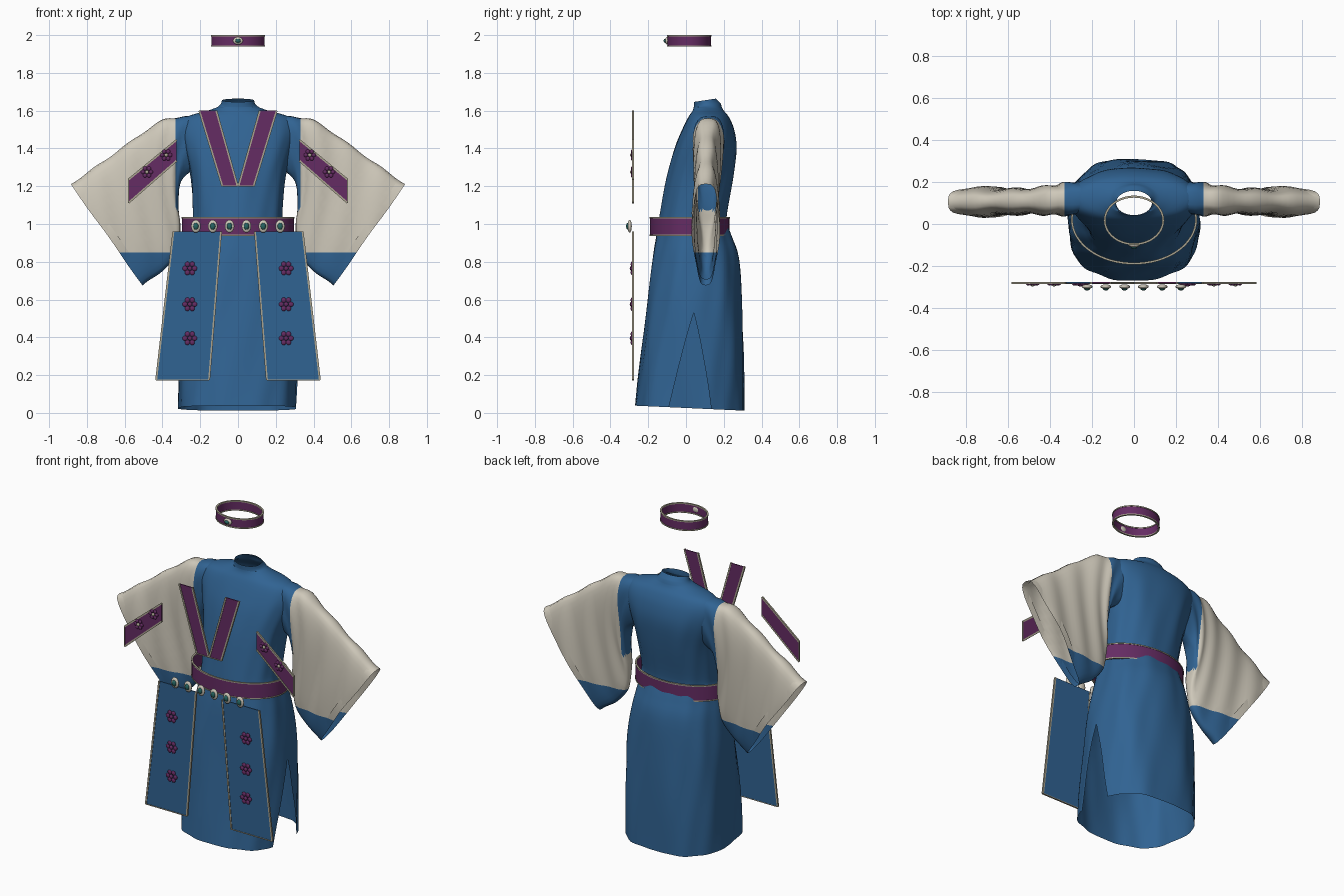
import bpy, bmesh
from math import sin, cos, pi, radians, copysign
from mathutils import Vector

if "Cube" in bpy.data.objects:
    bpy.data.objects.remove(bpy.data.objects["Cube"])


def mat(name, c):
    m = bpy.data.materials.new(name)
    m.diffuse_color = (*c, 1)
    m.use_nodes = True
    m.node_tree.nodes["Principled BSDF"].inputs["Base Color"].default_value = m.diffuse_color
    return m


BLUE = mat("blue_cloth", (0.03, 0.125, 0.29))
CREAM = mat("cream_cloth", (0.62, 0.58, 0.49))
PURPLE = mat("purple_cloth", (0.13, 0.025, 0.125))
TRIM = mat("trim", (0.4, 0.37, 0.28))
GEM = mat("green_gem", (0.02, 0.13, 0.12))


def finish(bm, name, mats, angle=50):
    me = bpy.data.meshes.new(name)
    bm.to_mesh(me)
    bm.free()
    for m in mats:
        me.materials.append(m)
    ob = bpy.data.objects.new(name, me)
    bpy.context.collection.objects.link(ob)
    bpy.context.view_layer.objects.active = ob
    ob.select_set(True)
    bpy.ops.object.shade_smooth_by_angle(angle=radians(angle))
    ob.select_set(False)
    return ob


def spline(rows, steps):
    """Catmull-Rom sampling of rows of numbers."""
    out = []
    for i in range(len(rows) - 1):
        p = [rows[max(i - 1, 0)], rows[i], rows[i + 1], rows[min(i + 2, len(rows) - 1)]]
        for k in range(steps):
            t = k / steps
            out.append([0.5 * (2 * b + (c - a) * t + (2 * a - 5 * b + 4 * c - d) * t * t
                               + (3 * b - a - 3 * c + d) * t ** 3) for a, b, c, d in zip(*p)])
    out.append(list(rows[-1]))
    return out


def grid(bm, rings, closed):
    vs = [[bm.verts.new(p) for p in r] for r in rings]
    n = len(vs[0])
    for a, b in zip(vs, vs[1:]):
        for j in range(n if closed else n - 1):
            k = (j + 1) % n
            bm.faces.new((a[j], a[k], b[k], b[j]))


def power(v, e):
    return copysign(abs(v) ** e, v)


# Robe body: z, half width, front y, back y, squareness
BODY = [(0.025, .315, -.268, .31, 2.6), (0.3, .313, -.238, .305, 2.6), (0.6, .302, -.205, .292, 2.5),
        (0.82, .272, -.178, .278, 2.3), (0.93, .25, -.158, .245, 2.2), (1.0, .24, -.145, .22, 2.2),
        (1.06, .237, -.135, .218, 2.2), (1.25, .25, -.1, .252, 2.3), (1.4, .285, -.06, .268, 2.3),
        (1.5, .305, -.02, .255, 2.2), (1.565, .275, .012, .228, 2.1), (1.6, .16, .035, .2, 2),
        (1.625, .1, .042, .185, 2), (1.655, .085, .042, .158, 2)]


def body_point(row, a):
    z, rx, yf, yb, e = row
    yc, ry = (yf + yb) / 2, (yb - yf) / 2
    w = max(0, min(1, (1.6 - z) * 4))
    r = 1 + w * (0.012 * sin(7 * a + 5 * z) + 0.008 * sin(13 * a - 9 * z))
    y = yc + r * ry * power(sin(a), 2 / e)
    tilt = 0.15 * (y - yc) if z > 1.62 else -0.05 * (y - yc) * max(0, 1 - z / 0.3)
    return (r * rx * power(cos(a), 2 / e), y, z + tilt)


bm = bmesh.new()
rows = spline(BODY, 4)
for front in (True, False):
    rings = []
    for row in rows:
        slit = max(0, (0.52 - row[0]) / 0.5) * 0.3      # side opening at +x
        a0, a1 = (pi, 2 * pi - slit) if front else (slit, pi)
        rings.append([body_point(row, a0 + (a1 - a0) * i / 40) for i in range(41)])
    grid(bm, rings, False)
bmesh.ops.remove_doubles(bm, verts=bm.verts, dist=0.0008)
bmesh.ops.recalc_face_normals(bm, faces=bm.faces)
finish(bm, "robe_body", [BLUE], 60)

# Wide sleeves: top x, top z, bottom x, bottom z, centre y, half depth
SLEEVE = [(.22, 1.575, .23, 1.29, .125, .09), (.31, 1.565, .3, 1.23, .12, .09),
          (.4, 1.55, .315, 1.1, .115, .085), (.53, 1.465, .305, .97, .11, .075),
          (.66, 1.37, .33, .83, .108, .07), (.78, 1.285, .41, .745, .105, .075),
          (.885, 1.21, .505, .675, .105, .082)]
for s, side in ((-1, "left"), (1, "right")):
    bm = bmesh.new()
    rings = []
    for i, (tx, tz, bx, bz, yc, hw) in enumerate(spline(SLEEVE, 5)):
        ring = []
        for j in range(36):
            a = 2 * pi * j / 36
            c = cos(a)
            k = (1 + c) / 2
            fold = 0.006 * sin(i * 0.9 + 5 * c) * min(1, i / 5)
            y = yc + (hw * (0.7 + 0.3 * k) + fold) * power(sin(a), 0.65)
            ring.append((s * (bx + (tx - bx) * k), y, bz + (tz - bz) * k + fold * 0.6))
        rings.append(ring)
    # turned-in cuff lining
    mid = sum((Vector(p) for p in rings[-1]), Vector()) / 36
    rings.append([mid + (Vector(p) - mid) * 0.97 + Vector((-s * 0.035, 0, 0.025)) for p in rings[-1]])
    grid(bm, rings, True)
    for co, no in (((0, 0, .85), (0, 0, 1)), ((s * .33, 0, 0), (1, 0, 0))):
        bmesh.ops.bisect_plane(bm, geom=bm.verts[:] + bm.edges[:] + bm.faces[:],
                               plane_co=co, plane_no=no)
    bmesh.ops.recalc_face_normals(bm, faces=bm.faces)
    for f in bm.faces:
        p = f.calc_center_median()
        f.material_index = 1 if p.z < .85 or (abs(p.x) < .33 and p.z > 1.08) else 0
    finish(bm, side + "_sleeve", [CREAM, BLUE], 60)


# Elliptical bands with trimmed edges
def band(name, yc, rx, ry, z0, z1, th=0.005, tr=0.006):
    def hoop(nm, za, zb, off, m):
        bm = bmesh.new()
        prof = [(off, za), (off, zb), (-off, zb), (-off, za), (off, za)]
        grid(bm, [[((rx + o) * cos(2 * pi * i / 64), yc + (ry + o) * sin(2 * pi * i / 64), z)
                   for i in range(64)] for o, z in prof], True)
        bmesh.ops.remove_doubles(bm, verts=bm.verts, dist=1e-5)
        bmesh.ops.recalc_face_normals(bm, faces=bm.faces)
        finish(bm, nm, [m], 40)
    hoop(name, z0, z1, th / 2, PURPLE)
    hoop(name + "_top_trim", z1 - tr, z1 + 0.001, th, TRIM)
    hoop(name + "_bottom_trim", z0 - 0.001, z0 + tr, th, TRIM)


band("waist_sash", .02, .295, .208, .938, 1.035)
band("headband", .017, .139, .113, 1.94, 2.0 - .001)


# Flat cloth panels and their piping
def prism(name, pts, y, th, m):
    bm = bmesh.new()
    rings = [[bm.verts.new((x, y + d, z)) for x, z in pts] for d in (-th / 2, th / 2)]
    bm.faces.new(rings[0])
    bm.faces.new(rings[1][::-1])
    n = len(pts)
    for i in range(n):
        j = (i + 1) % n
        bm.faces.new((rings[0][i], rings[1][i], rings[1][j], rings[0][j]))
    bmesh.ops.recalc_face_normals(bm, faces=bm.faces)
    finish(bm, name, [m], 30)


def strip(name, a, b, y, w=0.01):
    d = (Vector(b) - Vector(a)).normalized()
    n = Vector((-d.y, d.x)) * w / 2
    a, b = Vector(a), Vector(b)
    prism(name, [a + n, b + n, b - n, a - n], y, 0.01, TRIM)


def ball(bm, loc, r, mi=0):
    vs = bmesh.ops.create_uvsphere(bm, u_segments=14, v_segments=8, radius=1)["verts"]
    for v in vs:
        v.co = Vector(loc) + Vector((v.co.x * r[0], v.co.y * r[1], v.co.z * r[2]))
    for f in {f for v in vs for f in v.link_faces}:
        f.material_index = mi


def flower(name, x, y, z, r, m, mid):
    bm = bmesh.new()
    for k in range(6):
        a = k * pi / 3
        ball(bm, (x + r * .64 * cos(a), y, z + r * .64 * sin(a)), (r * .34, .007, r * .34))
    ball(bm, (x, y - .004, z), (r * .3, .008, r * .3), 1)
    finish(bm, name, [m, mid])


def jewel(name, x, y, z, rx, rz):
    bm = bmesh.new()
    ball(bm, (x, y, z), (rx, .011, rz), 0)
    ball(bm, (x, y - .008, z), (rx * .55, .011, rz * .55), 1)
    finish(bm, name, [CREAM, GEM])


PANELS = {"collar_band": ([(.115, 1.6), (.205, 1.6), (.083, 1.2), (0.002, 1.2)], PURPLE),
          "arm_band": ([(.325, 1.335), (.325, 1.445), (.58, 1.235), (.58, 1.112)], PURPLE),
          "skirt_flap": ([(.09, .96), (.342, .96), (.433, .175), (.153, .175)], BLUE)}
for s, side in ((-1, "left_"), (1, "right_")):
    for name, (pts, m) in PANELS.items():
        p = [(s * x, z) for x, z in pts]
        prism(side + name, p, -.28, .006, m)
        strip(side + name + "_inner_trim", p[0], p[3], -.281)
        strip(side + name + "_outer_trim", p[1], p[2], -.281)
        strip(side + name + "_end_trim", p[2], p[3], -.281, .005)
    for i, z in enumerate((.765, .575, .395)):
        flower(f"{side}flap_flower_{i}", s * .255, -.286, z, .04, PURPLE, PURPLE)
    for i, (x, z) in enumerate(((.38, 1.365), (.482, 1.275))):
        flower(f"{side}arm_flower_{i}", s * x, -.285, z, .033, PURPLE, TRIM)

# Jewels on the sash and headband
for i in range(6):
    jewel(f"sash_jewel_{i}", -.223 + .0892 * i, -.298, .988, .026, .034)
jewel("headband_jewel", 0, -.1, 1.97, .027, .02)
